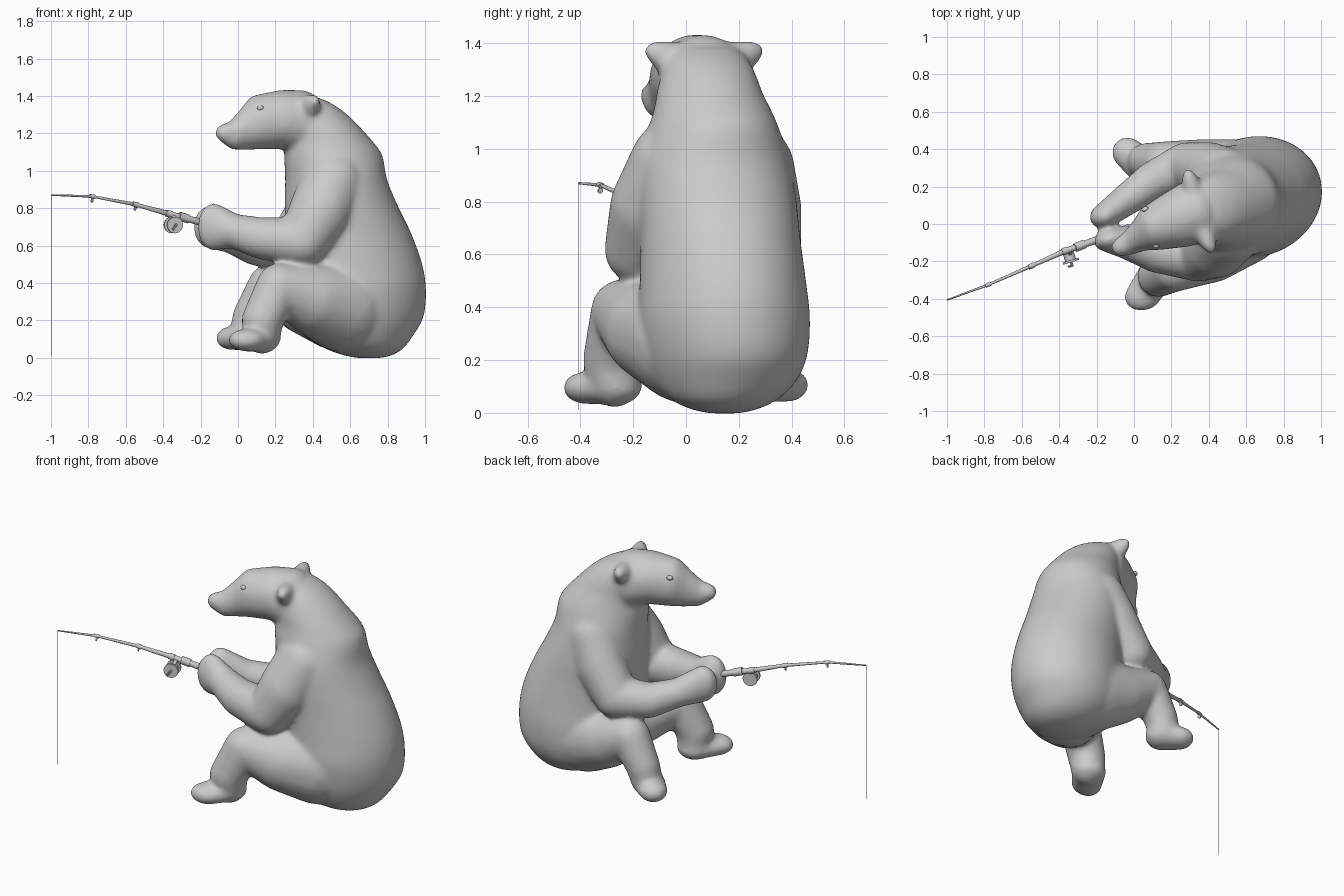
import bpy, bmesh, math
from mathutils import Vector, Matrix

if "Cube" in bpy.data.objects:
    bpy.data.objects.remove(bpy.data.objects["Cube"])

grey = bpy.data.materials.new("plain_grey")
grey.diffuse_color = (0.6, 0.6, 0.6, 1)
grey.use_nodes = True
grey.node_tree.nodes["Principled BSDF"].inputs["Base Color"].default_value = grey.diffuse_color

YAW = math.radians(17.5)                                     # the bear is turned a little
LEFT = Vector((math.sin(YAW), -math.cos(YAW), 0))            # sideways direction of the head
TURN = Matrix.Rotation(YAW, 3, 'Z')


def unit_ball(level):
    bm = bmesh.new()
    bmesh.ops.create_icosphere(bm, subdivisions=level, radius=1)
    pts = [v.co.copy() for v in bm.verts]
    bm.free()
    return pts


BALL = unit_ball(3)
SMALL = unit_ball(2)


def blob(bm, balls, template=BALL):
    """Convex hull around balls given as (x, y, z, r) or (x, y, z, length, width, height)."""
    verts = []
    for b in balls:
        r = b[3:] if len(b) == 6 else (b[3],) * 3
        for p in template:
            q = TURN @ Vector((p.x * r[0], p.y * r[1], p.z * r[2]))
            verts.append(bm.verts.new(q + Vector(b[:3])))
    res = bmesh.ops.convex_hull(bm, input=verts)
    dead = {g for k in ("geom_interior", "geom_unused") for g in res[k]
            if isinstance(g, bmesh.types.BMVert)}
    bmesh.ops.delete(bm, geom=list(dead), context='VERTS')


def chain(bm, balls, template=BALL):
    for a, b in zip(balls, balls[1:]):
        blob(bm, (a, b), template)


def smooth_sections(keys, steps=5):
    """Catmull-Rom curve through the given sections."""
    pts = [keys[0]] + keys + [keys[-1]]
    out = []
    for a, b, c, d in zip(pts, pts[1:], pts[2:], pts[3:]):
        for k in range(steps):
            t = k / steps
            out.append([0.5 * (2 * q + (r - p) * t + (2 * p - 5 * q + 4 * r - s) * t * t
                               + (3 * q - p - 3 * r + s) * t ** 3)
                        for p, q, r, s in zip(a, b, c, d)])
    return out + [keys[-1]]


def rings(bm, sections, n=48):
    """Stack of turned horizontal ellipses (z, x, rx, y, ry), closed at both ends."""
    loops = []
    for z, x, rx, y, ry in sections:
        loop = []
        for i in range(n):
            a = 2 * math.pi * i / n
            loop.append(bm.verts.new(Vector((x, y, z)) +
                                     TURN @ Vector((rx * math.cos(a), ry * math.sin(a), 0))))
        loops.append(loop)
    for a, b in zip(loops, loops[1:]):
        for i in range(n):
            j = (i + 1) % n
            bm.faces.new((a[i], a[j], b[j], b[i]))
    bm.faces.new(loops[0][::-1])
    bm.faces.new(loops[-1])


def rod_between(bm, a, b, r1, r2, n=12):
    a, b = Vector(a), Vector(b)
    d = b - a
    m = Matrix.Translation((a + b) / 2) @ d.to_track_quat('Z', 'Y').to_matrix().to_4x4()
    bmesh.ops.create_cone(bm, cap_ends=True, segments=n, radius1=r1, radius2=r2,
                          depth=d.length, matrix=m)


def finish(name, bm):
    bmesh.ops.recalc_face_normals(bm, faces=bm.faces)
    me = bpy.data.meshes.new(name)
    bm.to_mesh(me)
    bm.free()
    me.materials.append(grey)
    me.shade_smooth()
    me.set_sharp_from_angle(angle=math.radians(40))
    ob = bpy.data.objects.new(name, me)
    bpy.context.collection.objects.link(ob)
    return ob


# ---- bear: all volumes fused into one smooth skin
bm = bmesh.new()
# torso and neck
rings(bm, smooth_sections([
    (-.002, .70, .05, .145, .05), (.012, .695, .125, .145, .12), (.05, .675, .21, .145, .20),
    (.12, .645, .295, .15, .265), (.22, .637, .36, .15, .305), (.36, .64, .37, .145, .32),
    (.50, .63, .36, .14, .31), (.66, .595, .337, .13, .30), (.80, .555, .307, .12, .298),
    (.95, .525, .272, .11, .285), (1.08, .51, .265, .105, .245), (1.15, .49, .238, .10, .22),
    (1.21, .46, .215, .09, .20), (1.28, .42, .188, .085, .18), (1.34, .385, .148, .08, .155),
    (1.385, .35, .10, .075, .115)]))
# head and muzzle
chain(bm, [
    (-.075, -.125, 1.202, .048, .05, .05), (-.02, -.10, 1.19, .055, .066, .08),
    (.04, -.055, 1.228, .05, .09, .118), (.10, -.02, 1.26, .08, .125, .147),
    (.24, .03, 1.275, .12, .16, .159), (.34, .07, 1.258, .13, .178, .174)])
# ears, wide at the base
blob(bm, [(.365, -.01, 1.32, .065, .06, .085), (.395, -.095, 1.352, .048, .04, .06),
          (.41, -.13, 1.37, .03, .03, .035)])
blob(bm, [(.32, .16, 1.32, .065, .06, .085), (.30, .23, 1.352, .048, .04, .06),
          (.29, .268, 1.37, .03, .03, .035)])
# arms
chain(bm, [(.51, -.04, .94, .175), (.44, -.12, .78, .17), (.345, -.175, .62, .135),
           (.12, -.15, .64, .112), (-.03, -.10, .68, .092), (-.13, -.08, .70, .09, .062, .13)])
chain(bm, [(.48, .255, .93, .157), (.40, .29, .77, .15), (.28, .31, .60, .128),
           (.10, .23, .595, .105), (-.04, .13, .645, .086), (-.155, .045, .70, .085, .068, .115)])
# legs, with thick thighs that run into the body
chain(bm, [(.56, .02, .28, .25), (.41, -.12, .315, .195), (.22, -.24, .385, .122),
           (.13, -.28, .20, .112), (.13, -.27, .12, .10)])
chain(bm, [(.54, .22, .27, .235), (.36, .275, .305, .18), (.17, .325, .385, .118),
           (.07, .335, .22, .10), (.05, .33, .14, .094)])
# feet
blob(bm, [(.05, -.38, .095, .105, .085, .062), (.125, -.265, .098, .105, .10, .068)])
blob(bm, [(-.035, .382, .105, .085, .085, .064), (.05, .31, .112, .10, .095, .072)])
bear = finish("bear_body", bm)
skin = bear.modifiers.new("skin", 'REMESH')
skin.mode = 'VOXEL'
skin.voxel_size = 0.012
skin.use_smooth_shade = True
soft = bear.modifiers.new("soften", 'SMOOTH')
soft.factor = 0.5
soft.iterations = 22

# ---- eyes
bm = bmesh.new()
for side in (1, -1):
    c = Vector((.09, -.018, 1.335)) + LEFT * side * .102
    blob(bm, [(c.x, c.y, c.z, .02, .014, .015)], SMALL)
finish("eyes", bm)

# ---- fishing rod: tapered, gently bent
path = [(-.03, -.02, .665, .02), (-.20, -.085, .725, .02), (-.37, -.145, .77, .015),
        (-.55, -.225, .82, .01), (-.78, -.325, .863, .007), (-.996, -.405, .87, .004)]
bm = bmesh.new()
chain(bm, path, SMALL)
# ferrules and line guides at the joints
for (x0, y0, z0, r0), (x, y, z, r) in zip(path[1:-2], path[2:-1]):
    d = (Vector((x, y, z)) - Vector((x0, y0, z0))).normalized()
    p = Vector((x, y, z))
    rod_between(bm, p - d * .016, p + d * .016, r + .005, r + .003)
    if r < .012:
        low = p - Vector((0, 0, .022))
        rod_between(bm, low - d * .004, low + d * .004, .01, .01)
        rod_between(bm, p, low, .004, .004, 6)
grip = Vector((-.29, -.117, .75))
rod_between(bm, grip + Vector((.025, .01, -.008)), grip - Vector((.025, .01, -.008)), .024, .024)
finish("fishing_rod", bm)

# ---- reel: spool, two flanges, stem and crank
bm = bmesh.new()
hub = Vector((-.345, -.175, .71))
rod_between(bm, hub - LEFT * .035, hub + LEFT * .03, .03, .03, 20)
for s in (-.03, .025):
    rod_between(bm, hub + LEFT * (s - .006), hub + LEFT * (s + .006), .044, .044, 20)
rod_between(bm, hub, (-.34, -.135, .765), .012, .01)
rod_between(bm, hub, hub + LEFT * .055, .007, .007, 8)
crank = hub + LEFT * .05
rod_between(bm, crank, crank + Vector((-.02, -.005, -.025)), .006, .006, 8)
finish("reel", bm)

# ---- fishing line
bm = bmesh.new()
rod_between(bm, (-.998, -.406, .01), (-.998, -.406, .87), .0012, .0012, 6)
finish("fishing_line", bm)
